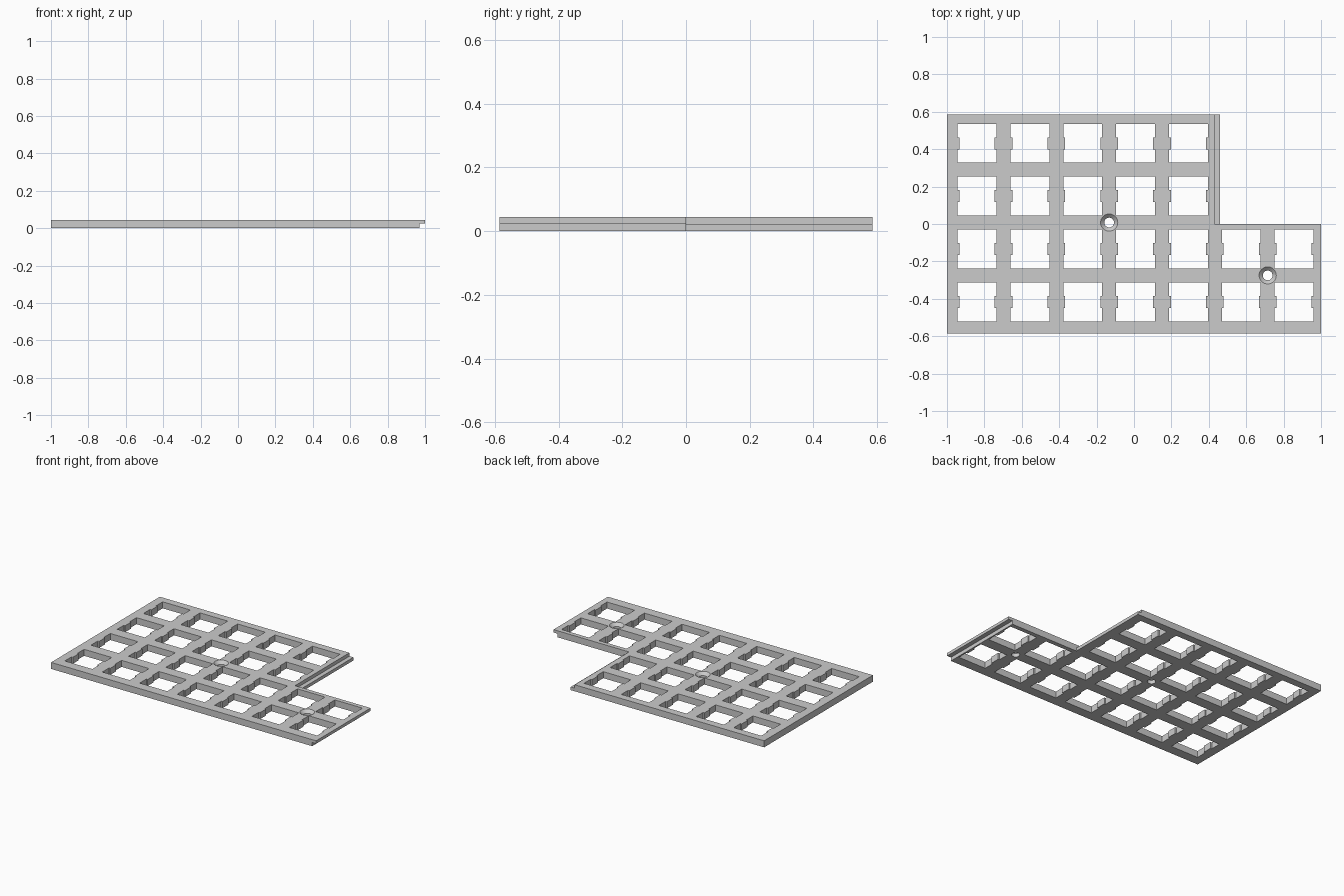
import bpy
import bmesh
from math import cos, sin, tau

if "Cube" in bpy.data.objects:
    bpy.data.objects.remove(bpy.data.objects["Cube"], do_unlink=True)

HEIGHT = 0.0445
HALF_DEPTH = 0.586
PITCH = 0.2825
FIRST_X, FIRST_Y = -0.839, -0.416
HOLE = 0.104            # half width of a switch opening
NUB, NUB_HALF = 0.01, 0.032

grey = bpy.data.materials.new("grey plastic")
grey.use_nodes = True
colour = (0.6, 0.6, 0.6, 1)
grey.diffuse_color = colour
grey.node_tree.nodes["Principled BSDF"].inputs["Base Color"].default_value = colour


def loft(bm, rings):
    """Closed solid through matching rings of points."""
    loops = [[bm.verts.new(p) for p in ring] for ring in rings]
    n = len(loops[0])
    bm.faces.new(loops[0][::-1])
    bm.faces.new(loops[-1])
    for a, b in zip(loops, loops[1:]):
        for i in range(n):
            j = (i + 1) % n
            bm.faces.new((a[i], a[j], b[j], b[i]))


def prism(bm, outline, z0, z1):
    loft(bm, [[(x, y, z) for x, y in outline] for z in (z0, z1)])


def box(bm, x0, x1, y0, y1, z0, z1):
    prism(bm, [(x0, y0), (x1, y0), (x1, y1), (x0, y1)], z0, z1)


def make_object(name, bm):
    mesh = bpy.data.meshes.new(name)
    bmesh.ops.recalc_face_normals(bm, faces=bm.faces[:])
    bm.to_mesh(mesh)
    bm.free()
    mesh.materials.append(grey)
    obj = bpy.data.objects.new(name, mesh)
    bpy.context.collection.objects.link(obj)
    return obj


# Stepped plate outline
bm = bmesh.new()
prism(bm, [(-1, -HALF_DEPTH), (1, -HALF_DEPTH), (1, 0), (0.46, 0),
           (0.46, HALF_DEPTH), (-1, HALF_DEPTH)], 0, HEIGHT)
plate = make_object("switch_plate", bm)

cut = bmesh.new()

# Lap joints: low ledge on the rear edge, overhang on the front tab
box(cut, 0.43, 0.5, 0, 0.7, 0.0215, 0.1)
box(cut, 0.97, 1.1, -0.7, 0.1, -0.1, 0.0245)

# Switch openings with a retaining nub on each side
inner = HOLE - NUB
right = [(HOLE, -HOLE), (HOLE, -NUB_HALF), (inner, -NUB_HALF),
         (inner, NUB_HALF), (HOLE, NUB_HALF), (HOLE, HOLE)]
opening = right + [(-x, -y) for x, y in right]
for row, columns in enumerate((7, 7, 5, 5)):
    for col in range(columns):
        cx, cy = FIRST_X + col * PITCH, FIRST_Y + row * PITCH
        prism(cut, [(cx + x, cy + y) for x, y in opening], -0.1, 0.1)

# Countersunk screw holes at two bar crossings
for col, row in ((2.5, 1.5), (5.5, 0.5)):
    cx, cy = FIRST_X + col * PITCH, FIRST_Y + row * PITCH
    rings = []
    for r, z in ((0.026, -0.1), (0.026, 0.0245), (0.046, HEIGHT), (0.046, 0.1)):
        rings.append([(cx + r * cos(tau * i / 32), cy + r * sin(tau * i / 32), z)
                      for i in range(32)])
    loft(cut, rings)

cutter = make_object("plate_cutter", cut)
cutter.hide_render = True

# Cut the plate and discard the cutter
mod = plate.modifiers.new("openings", "BOOLEAN")
mod.object = cutter
mod.operation = "DIFFERENCE"
mod.solver = "EXACT"
bpy.context.view_layer.objects.active = plate
plate.select_set(True)
bpy.ops.object.modifier_apply(modifier=mod.name)
bpy.data.objects.remove(cutter, do_unlink=True)
bpy.ops.object.shade_smooth_by_angle()
